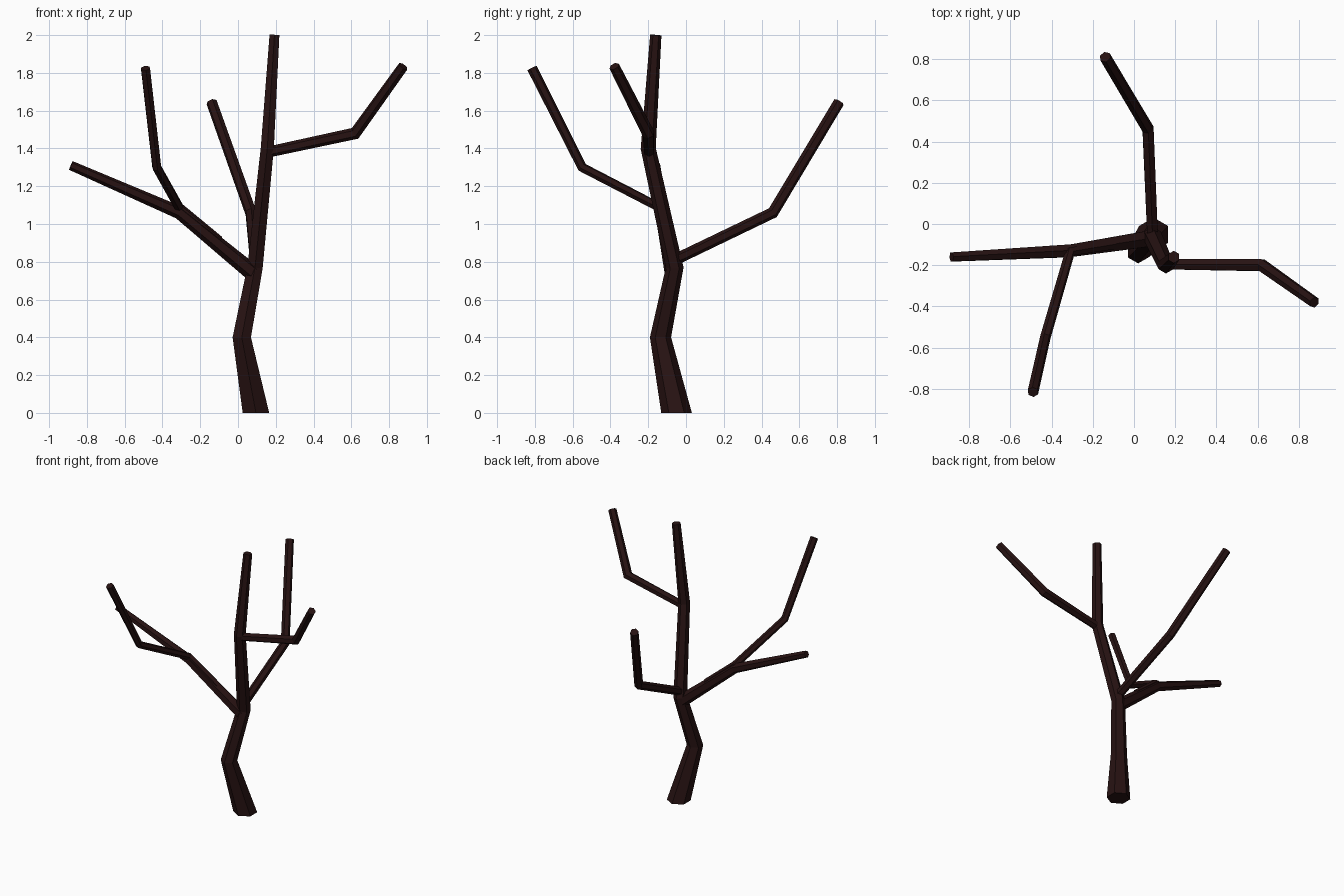
import bpy, bmesh, math
from mathutils import Vector

cube = bpy.data.objects.get("Cube")
if cube:
    bpy.data.objects.remove(cube, do_unlink=True)

# Bark material
bark = bpy.data.materials.new("dark_brown_bark")
bark.use_nodes = True
colour = (0.020, 0.006, 0.006, 1)
bark.diffuse_color = colour
bsdf = next(n for n in bark.node_tree.nodes if n.type == 'BSDF_PRINCIPLED')
bsdf.inputs["Base Color"].default_value = colour
bsdf.inputs["Roughness"].default_value = 0.9

SIDES = 6


def limb(name, path, flat_base=False):
    """Tapered six-sided tube; path holds (x, y, z, radius)."""
    pts = [Vector(p[:3]) for p in path]
    dirs = [(b - a).normalized() for a, b in zip(pts, pts[1:])]
    bm = bmesh.new()
    rings = []
    up = Vector((0, 1, 0)) if flat_base else Vector((0, 0, 1))
    for i, p in enumerate(pts):
        # Each joint ring lies across the bisector of its two segments
        before, after = dirs[max(i - 1, 0)], dirs[min(i, len(dirs) - 1)]
        t = (before + after).normalized()
        if flat_base and i == 0:
            t = Vector((0, 0, 1))
        up = (up - t * up.dot(t)).normalized()
        side = t.cross(up)
        rings.append([bm.verts.new(p + path[i][3] * (up * math.cos(a) + side * math.sin(a)))
                      for a in (math.tau * k / SIDES for k in range(SIDES))])
    for low, high in zip(rings, rings[1:]):
        for k in range(SIDES):
            n = (k + 1) % SIDES
            bm.faces.new((low[k], low[n], high[n], high[k]))
    bm.faces.new(rings[0])
    bm.faces.new(rings[-1])
    bmesh.ops.recalc_face_normals(bm, faces=bm.faces)
    mesh = bpy.data.meshes.new(name)
    bm.to_mesh(mesh)
    bm.free()
    mesh.materials.append(bark)
    obj = bpy.data.objects.new(name, mesh)
    bpy.context.collection.objects.link(obj)


# Trunk, bending upward to the crown
limb("trunk", [(0.095, -0.05, 0, 0.081), (0.02, -0.135, 0.4, 0.056),
               (0.09, -0.06, 0.77, 0.047), (0.155, -0.2, 1.4, 0.04),
               (0.193, -0.16, 2.0, 0.03)], flat_base=True)

# Low branch to the right, and the twig that forks from it to the front
limb("right_branch", [(0.08, -0.07, 0.74, 0.045), (-0.31, -0.13, 1.06, 0.035),
                      (-0.885, -0.16, 1.31, 0.025)])
limb("front_twig", [(-0.1, -0.1, 0.91, 0.027), (-0.31, -0.135, 1.085, 0.026),
                    (-0.43, -0.55, 1.3, 0.026), (-0.49, -0.815, 1.825, 0.027)])

# Back branch
limb("back_branch", [(0.09, -0.06, 0.81, 0.03), (0.068, 0.46, 1.06, 0.031),
                     (-0.14, 0.81, 1.645, 0.029)])

# High branch to the left
limb("left_branch", [(0.155, -0.195, 1.38, 0.029), (0.62, -0.2, 1.48, 0.033),
                     (0.875, -0.38, 1.835, 0.028)])
